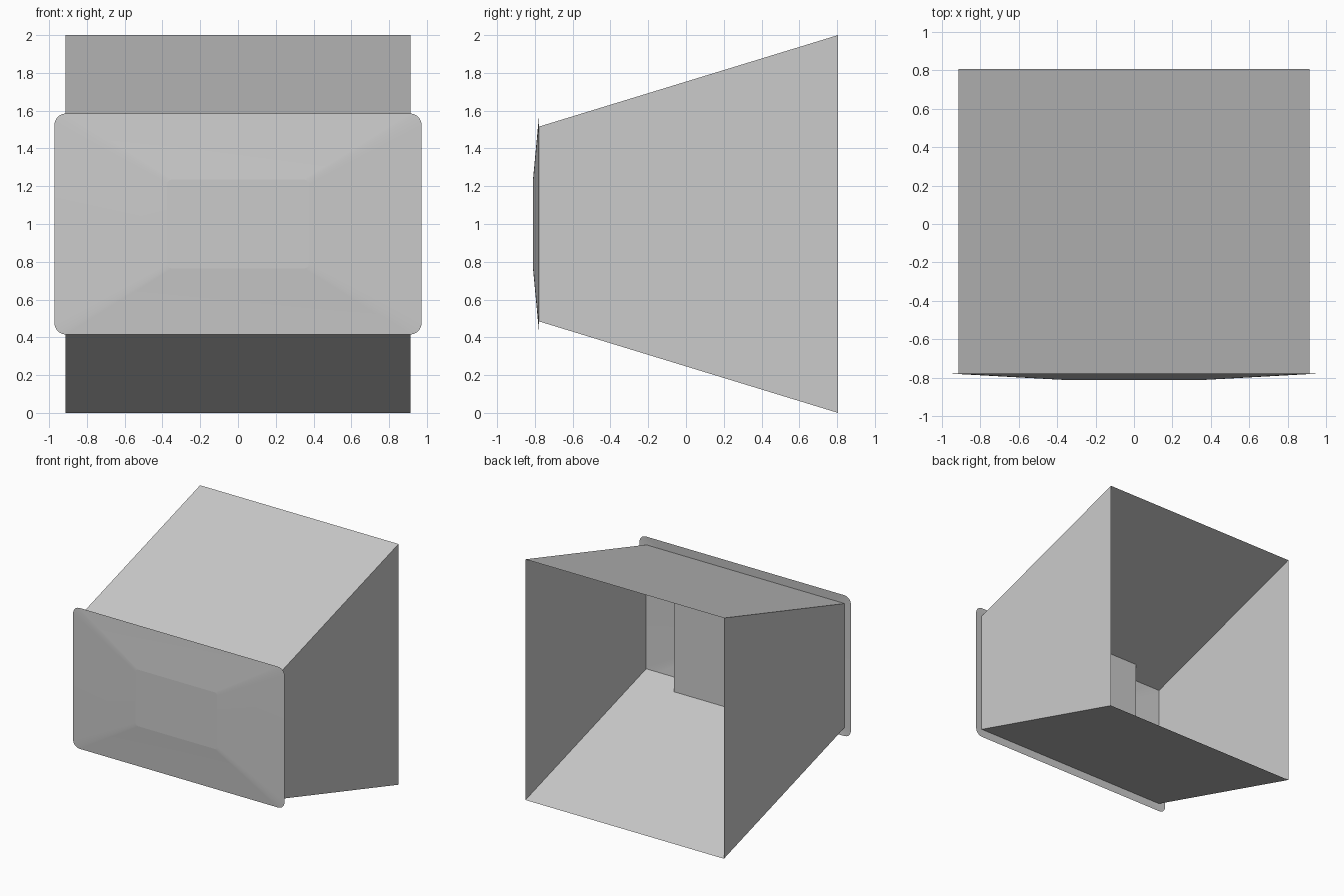
import bpy, bmesh, math

cube = bpy.data.objects.get("Cube")
if cube:
    bpy.data.objects.remove(cube, do_unlink=True)

grey = bpy.data.materials.new("plain grey")
grey.use_nodes = True
colour = (0.6, 0.6, 0.6, 1)
grey.diffuse_color = colour
grey.node_tree.nodes["Principled BSDF"].inputs["Base Color"].default_value = colour

MID = 1.0  # height of the model's centre line


def rounded(bm, half_w, half_h, radius, y, steps=5):
    """Ring of vertices around a rounded rectangle facing the front."""
    ring = []
    for corner, (sx, sz) in enumerate([(1, 1), (-1, 1), (-1, -1), (1, -1)]):
        for i in range(steps + 1):
            a = math.pi / 2 * (corner + i / steps)
            ring.append(bm.verts.new((sx * (half_w - radius) + radius * math.cos(a), y,
                                      MID + sz * (half_h - radius) + radius * math.sin(a))))
    return ring


def rectangle(bm, half_w, half_h, y):
    return [bm.verts.new((sx * half_w, y, MID + sz * half_h))
            for sx, sz in [(1, 1), (-1, 1), (-1, -1), (1, -1)]]


def bridge(bm, a, b):
    for i in range(len(a)):
        j = (i + 1) % len(a)
        bm.faces.new((a[i], a[j], b[j], b[i]))


def finish(bm, name, smooth=False):
    mesh = bpy.data.meshes.new(name)
    bm.to_mesh(mesh)
    bm.free()
    mesh.materials.append(grey)
    for p in mesh.polygons:
        p.use_smooth = smooth
    obj = bpy.data.objects.new(name, mesh)
    bpy.context.collection.objects.link(obj)
    return obj


# Flared housing, open at the back
FRONT, BACK = -0.78, 0.805
bm = bmesh.new()
bridge(bm, rectangle(bm, 0.912, 0.515, FRONT), rectangle(bm, 0.912, 1.0, BACK))
finish(bm, "housing")

# Shallow sloping front bezel with a rounded outline
bm = bmesh.new()
bridge(bm, rounded(bm, 0.375, 0.235, 0.025, -0.81),
       rounded(bm, 0.972, 0.585, 0.06, -0.777))
finish(bm, "front_bezel", smooth=True)

# Flat panel in the middle of the bezel
bm = bmesh.new()
bm.faces.new(rounded(bm, 0.375, 0.235, 0.025, -0.81)[::-1])
finish(bm, "centre_panel")

# Block inside the housing, touching its floor and ceiling
INNER = -0.64
half_h = 0.515 + (INNER - FRONT) * (1.0 - 0.515) / (BACK - FRONT)
bm = bmesh.new()
near = rectangle(bm, 0.56, half_h, INNER)
far = rectangle(bm, 0.56, 0.515, FRONT + 0.005)
bm.faces.new(near)
for i in (0, 2):
    bm.faces.new((near[i], far[i], far[i - 1], near[i - 1]))
bmesh.ops.recalc_face_normals(bm, faces=bm.faces)
finish(bm, "inner_block")
